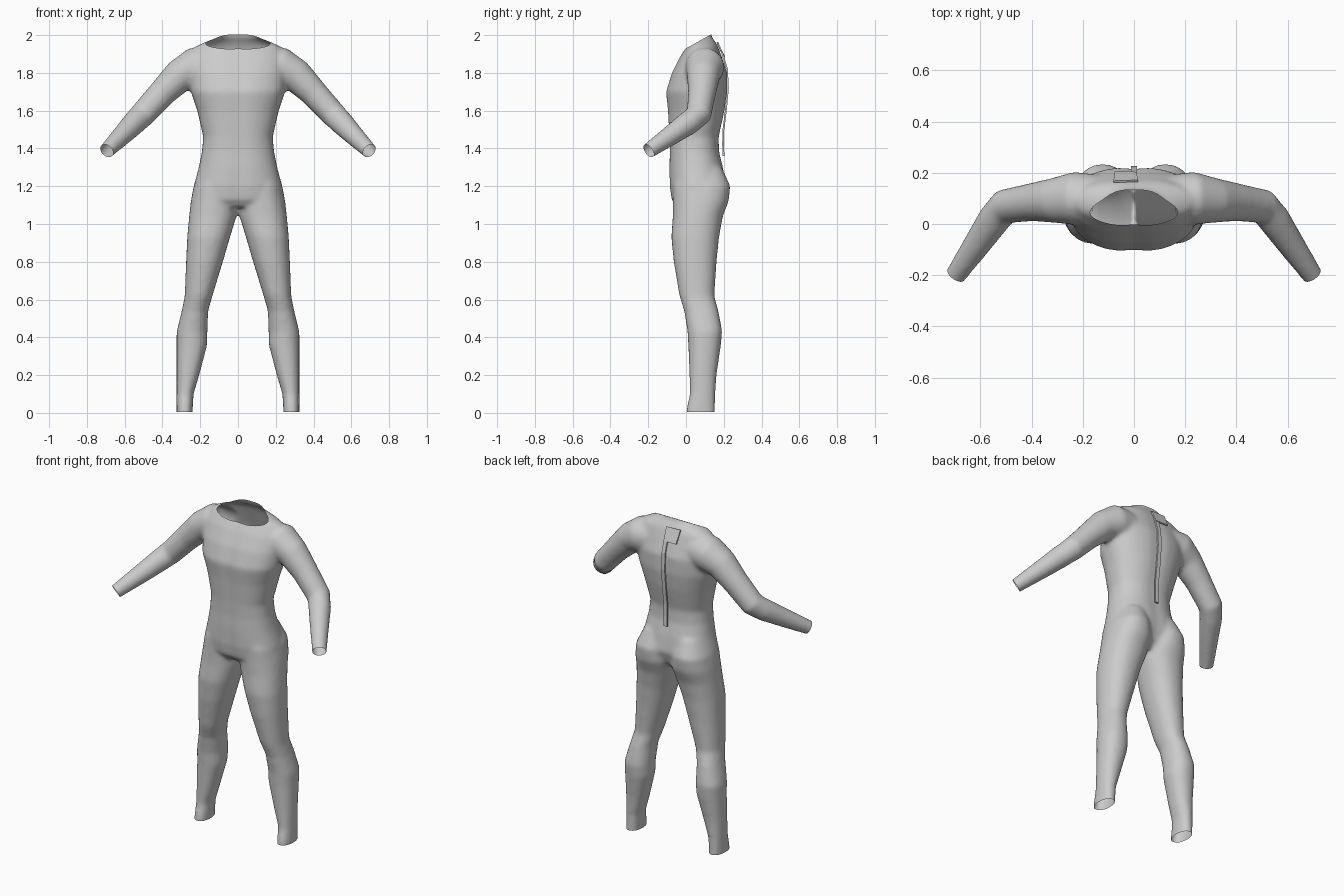
import bpy, bmesh, math
from mathutils import Vector

if "Cube" in bpy.data.objects:
    bpy.data.objects.remove(bpy.data.objects["Cube"])

SEG = 32
grey = bpy.data.materials.new("neoprene_grey")
grey.diffuse_color = (0.6, 0.6, 0.6, 1)
grey.use_nodes = True
grey.node_tree.nodes["Principled BSDF"].inputs["Base Color"].default_value = grey.diffuse_color


def loft(bm, rings):
    """Skin a closed tube through rings of points."""
    vs = [[bm.verts.new(p) for p in r] for r in rings]
    for a, b in zip(vs, vs[1:]):
        for i in range(SEG):
            j = (i + 1) % SEG
            bm.faces.new((a[i], a[j], b[j], b[i]))
    bm.faces.new(vs[0][::-1])
    bm.faces.new(vs[-1])


def level_ring(z, x0, x1, y0, y1, power=2.0, groove=0.0):
    """Horizontal superellipse between the given limits."""
    pts = []
    for i in range(SEG):
        a = math.tau * i / SEG
        c, s = math.cos(a), math.sin(a)
        c = math.copysign(abs(c) ** (2 / power), c)
        s = math.copysign(abs(s) ** (2 / power), s)
        x = (x0 + x1) / 2 + c * (x1 - x0) / 2
        dip = 1 - groove * math.exp(-(x / 0.04) ** 2)
        pts.append((x, (y0 + y1) / 2 + s * dip * (y1 - y0) / 2, z))
    return pts


def path_rings(path):
    """Round rings square to a path of (x, y, z, radius)."""
    rings = []
    for i, (x, y, z, r) in enumerate(path):
        a, b = path[max(i - 1, 0)], path[min(i + 1, len(path) - 1)]
        q = (Vector(b[:3]) - Vector(a[:3])).to_track_quat('Z', 'Y')
        rings.append([Vector((x, y, z)) + q @ Vector((r * math.cos(math.tau * k / SEG),
                      r * math.sin(math.tau * k / SEG), 0)) for k in range(SEG)])
    return rings


def add_object(name, bm):
    bmesh.ops.recalc_face_normals(bm, faces=bm.faces)
    for f in bm.faces:
        f.smooth = True
    me = bpy.data.meshes.new(name)
    bm.to_mesh(me)
    bm.free()
    me.materials.append(grey)
    ob = bpy.data.objects.new(name, me)
    bpy.context.collection.objects.link(ob)
    return ob


# Torso: height, half width, front y, back y
torso = [(1.09, 0.16, -0.05, 0.15), (1.13, 0.235, -0.08, 0.19), (1.20, 0.235, -0.09, 0.215),
         (1.30, 0.208, -0.092, 0.20), (1.38, 0.192, -0.09, 0.18), (1.46, 0.184, -0.092, 0.177),
         (1.60, 0.216, -0.10, 0.208), (1.70, 0.25, -0.11, 0.222), (1.80, 0.26, -0.078, 0.222),
         (1.885, 0.25, -0.035, 0.192), (1.94, 0.225, 0.002, 0.172), (1.965, 0.17, 0.008, 0.158),
         (1.988, 0.11, 0.01, 0.14), (2.06, 0.10, 0.01, 0.122)]
# Leg: height, inner x, outer x, front y, back y
leg = [(-0.05, 0.24, 0.325, 0.0, 0.155), (0.02, 0.24, 0.325, 0.002, 0.155),
       (0.10, 0.235, 0.325, 0.02, 0.155), (0.20, 0.205, 0.325, 0.018, 0.162),
       (0.36, 0.163, 0.325, 0.012, 0.185), (0.43, 0.162, 0.325, 0.008, 0.192),
       (0.54, 0.158, 0.298, -0.01, 0.172), (0.62, 0.135, 0.282, -0.035, 0.15),
       (0.80, 0.08, 0.275, -0.065, 0.162), (0.93, 0.042, 0.269, -0.078, 0.175),
       (1.04, 0.008, 0.259, -0.07, 0.195), (1.12, -0.005, 0.25, -0.07, 0.226),
       (1.20, 0.01, 0.235, -0.07, 0.235), (1.30, 0.03, 0.19, -0.05, 0.19)]
# Arm: centre line and radius
arm = [(0.12, 0.10, 1.84, 0.09), (0.23, 0.10, 1.832, 0.104), (0.31, 0.092, 1.785, 0.088),
       (0.40, 0.085, 1.695, 0.074), (0.505, 0.068, 1.58, 0.068), (0.545, 0.02, 1.54, 0.064),
       (0.605, -0.068, 1.478, 0.055), (0.695, -0.198, 1.388, 0.041), (0.73, -0.247, 1.353, 0.038)]

body = bmesh.new()
loft(body, [level_ring(z, -w, w, f, b, 2.3, 0.05) for z, w, f, b in torso])
for s in (1, -1):
    loft(body, [level_ring(z, min(s * a, s * b), max(s * a, s * b), f, k, 2.2)
                for z, a, b, f, k in leg])
    loft(body, path_rings([(s * x, y, z, r) for x, y, z, r in arm]))
shell = add_object("suit_body", body)

# Fuse the tubes into one smooth skin
rm = shell.modifiers.new("fuse", 'REMESH')
rm.mode = 'VOXEL'
rm.voxel_size = 0.012
sm = shell.modifiers.new("soften", 'SMOOTH')
sm.factor = 0.5
sm.iterations = 8
fused = bpy.data.meshes.new_from_object(
    shell.evaluated_get(bpy.context.evaluated_depsgraph_get()))
shell.modifiers.clear()

bm = bmesh.new()
bm.from_mesh(fused)
# Keep only the outer skin
todo, islands = set(bm.verts), []
while todo:
    stack, island = [todo.pop()], []
    while stack:
        v = stack.pop()
        island.append(v)
        for e in v.link_edges:
            o = e.other_vert(v)
            if o in todo:
                todo.remove(o)
                stack.append(o)
    islands.append(island)
islands.sort(key=len)
for island in islands[:-1]:
    bmesh.ops.delete(bm, geom=island, context='VERTS')


def cut_opening(point, normal, inside):
    """Slice one tube end open where inside(co) holds."""
    faces = [f for f in bm.faces if inside(f.calc_center_median())]
    geom = set(faces)
    for f in faces:
        geom.update(f.verts)
        geom.update(f.edges)
    bmesh.ops.bisect_plane(bm, geom=list(geom), plane_co=point, plane_no=normal,
                           clear_outer=True)


# Ankle, neck and wrist openings
cut_opening((0, 0, 0.004), (0, 0, -1), lambda c: c.z < 0.2)
cut_opening((0, 0.01, 1.935), (0, -0.49, 0.87), lambda c: c.z > 1.88 and abs(c.x) < 0.3)
for s in (1, -1):
    cut_opening((s * 0.695, -0.198, 1.388), (s * 0.50, -0.70, -0.50),
                lambda c: c.x * s > 0.6)
for f in bm.faces:
    f.smooth = True
    f.material_index = 0
bm.to_mesh(shell.data)
bm.free()


def ribbon(name, rows, thick):
    """Thin strip through rows of (left point, right point)."""
    rb = bmesh.new()
    vs = [[rb.verts.new(p) for p in row] for row in rows]
    for a, b in zip(vs, vs[1:]):
        rb.faces.new((a[0], a[1], b[1], b[0]))
    ob = add_object(name, rb)
    for p in ob.data.polygons:
        p.use_smooth = False
    m = ob.modifiers.new("thickness", 'SOLIDIFY')
    m.thickness = thick
    m.offset = 0
    return ob


# Zip pull cord hanging down the back
cord = [(1.90, 0.193), (1.82, 0.217), (1.72, 0.222), (1.60, 0.211), (1.50, 0.198),
        (1.42, 0.196), (1.36, 0.199)]
ribbon("zip_cord", [((-0.012, y, z), (0.012, y, z)) for z, y in cord], 0.009)

# Closing flap behind the neck
ribbon("neck_flap", [((-0.08, 0.165, 1.962), (0.015, 0.168, 1.96)),
                     ((-0.075, 0.203, 1.885), (0.01, 0.2, 1.885))], 0.008)
